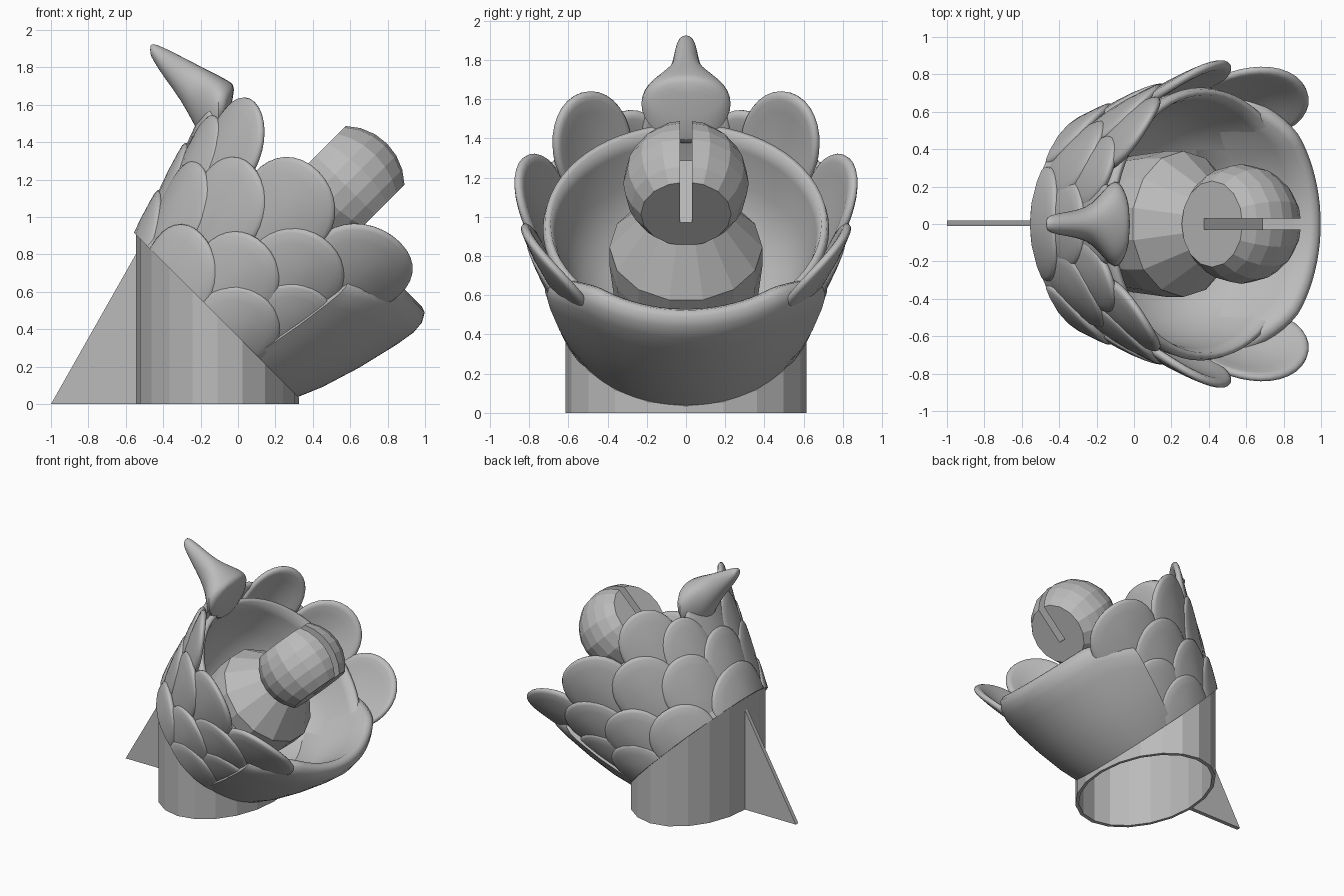
import bpy, bmesh, math
from mathutils import Vector

if "Cube" in bpy.data.objects:
    bpy.data.objects.remove(bpy.data.objects["Cube"])

grey = bpy.data.materials.new("stone grey")
grey.use_nodes = True
COL = (0.5, 0.5, 0.5, 1)
grey.diffuse_color = COL
grey.node_tree.nodes["Principled BSDF"].inputs["Base Color"].default_value = COL

# Tilted frame of the bowl: origin on the cut plane, axis, downhill direction
O = Vector((-0.11, 0, 0.47))
A = Vector((1, 0, 1)).normalized()
U = Vector((1, 0, -1)).normalized()
Y = Vector((0, 1, 0))


def polar(theta, r, h):
    """Point at angle theta from the uphill side, radius r, height h on the axis."""
    return O + A * h - U * (r * math.cos(theta)) + Y * (r * math.sin(theta))


def finish(name, bm, smooth=None, subsurf=0):
    bmesh.ops.remove_doubles(bm, verts=bm.verts, dist=1e-5)
    bmesh.ops.recalc_face_normals(bm, faces=bm.faces)
    me = bpy.data.meshes.new(name)
    bm.to_mesh(me)
    bm.free()
    me.materials.append(grey)
    ob = bpy.data.objects.new(name, me)
    bpy.context.collection.objects.link(ob)
    bpy.ops.object.select_all(action='DESELECT')
    bpy.context.view_layer.objects.active = ob
    ob.select_set(True)
    if subsurf:
        m = ob.modifiers.new("round", 'SUBSURF')
        m.levels = m.render_levels = subsurf
    if smooth:
        bpy.ops.object.shade_smooth_by_angle(angle=math.radians(smooth))
    return ob


def loft(name, rings, caps=True, **kw):
    """Skin a list of closed point rings."""
    bm = bmesh.new()
    vs = [[bm.verts.new(p) for p in ring] for ring in rings]
    n = len(vs[0])
    for a, b in zip(vs, vs[1:]):
        for i in range(n):
            j = (i + 1) % n
            bm.faces.new((a[i], a[j], b[j], b[i]))
    if caps:
        bm.faces.new(vs[0])
        bm.faces.new(vs[-1])
    return finish(name, bm, **kw)


def circle(n):
    return [2 * math.pi * i / n for i in range(n)]


# Hollow oval tube, cut off by the tilted plane
def tube_ring(k, top):
    pts = [(-0.11 + 0.435 * k * math.cos(t), 0.615 * k * math.sin(t)) for t in circle(20)]
    return [(x, y, max(0.47 - (x + 0.11), 0.03) if top else 0) for x, y in pts]


tube = [tube_ring(k, top) for k, top in ((1, 0), (1, 1), (0.95, 1), (0.95, 0), (1, 0))]
loft("base_tube", tube, caps=False)

# Rear triangular fin
loft("rear_fin", [[(-1, y, 0), (-0.53, y, 0), (-0.53, y, 0.83)] for y in (-0.012, 0.02)])

# Bowl shell, lathed round the tilted axis
bowl = [(0.61, 0), (0.62, 0.1), (0.67, 0.4), (0.73, 0.66), (0.72, 0.7), (0.69, 0.7),
        (0.665, 0.62), (0.62, 0.43), (0.53, 0.27), (0.38, 0.15), (0.2, 0.1)]
loft("bowl", [[polar(t, r, h) for t in circle(64)] for r, h in bowl], smooth=80)

# Smooth front lip covering the downhill third of the bowl
lip = [(0.59, 0), (0.61, 0), (0.665, 0.13), (0.73, 0.34), (0.785, 0.57), (0.803, 0.68),
       (0.797, 0.75), (0.77, 0.797), (0.735, 0.81), (0.7, 0.785), (0.67, 0.68),
       (0.6, 0.4), (0.5, 0.24)]
rings = []
for i in range(33):
    phi = math.radians(-62 + 124 * i / 32)
    drop = 1 - 0.2 * max(0, (abs(phi) - 0.65) / 0.43) ** 1.5
    rings.append([polar(math.pi + phi, r, h * drop) for r, h in lip])
loft("front_lip", rings, smooth=60)


# Overlapping petals: curved oval pads that lean out from the bowl
def petal(name, deg, tip, half_w, half_l):
    n, steps, thick = 36, (0.0, 0.35, 0.7, 0.9, 0.97, 1.0), 0.05
    r_tip = 0.64 + 0.27 * tip

    def point(k, ang, depth):
        s, t = k * math.sin(ang), k * math.cos(ang)
        h = max(tip + half_l * (t - 1), 0.0)
        r = r_tip - 0.38 * (tip - h) + 0.02 * (1 - t * t) - 0.02 * s * s - depth
        return polar(math.radians(deg) + s * half_w / r_tip, r, h)

    inset = {1.0: 0.018, 0.97: 0.006}
    front = [[point(k, a, inset.get(k, 0)) for a in circle(n)] for k in steps]
    back = [[point(k, a, thick - inset.get(k, 0)) for a in circle(n)]
            for k in reversed(steps)]
    loft(name, front + back, caps=False, smooth=60)


PETALS = {
    "lower": [(0, 0.26, 0.38, 0.27), (57, 0.25, 0.31, 0.27), (101, 0.25, 0.28, 0.26)],
    "middle": [(33, 0.51, 0.28, 0.28), (83, 0.45, 0.29, 0.28), (116, 0.48, 0.26, 0.25)],
    "upper": [(0, 0.54, 0.28, 0.27), (57, 0.7, 0.3, 0.3), (101, 0.7, 0.31, 0.29)],
    "collar": [(23, 0.75, 0.24, 0.28)],
    "rim": [(0, 0.87, 0.27, 0.3), (40, 0.95, 0.28, 0.31), (79, 0.93, 0.32, 0.31),
            (118, 0.97, 0.34, 0.29)],
}
for row, items in PETALS.items():
    for i, (deg, *size) in enumerate(items):
        for side, sign in (("left", 1), ("right", -1)):
            if deg or sign > 0:
                petal(f"{row}_petal_{i}_{side if deg else 'centre'}", sign * deg, *size)

# Curled horn growing from the centre petal: x, low z, high z, half width
horn = [(-0.02, 1.66, 1.71, 0.1), (-0.06, 1.5, 1.735, 0.21), (-0.1, 1.37, 1.76, 0.25),
        (-0.16, 1.36, 1.79, 0.19), (-0.22, 1.46, 1.82, 0.11), (-0.3, 1.62, 1.86, 0.075),
        (-0.4, 1.75, 1.91, 0.06), (-0.455, 1.84, 1.93, 0.045), (-0.47, 1.87, 1.92, 0.025)]
loft("horn", [[(x, w * math.cos(t), (lo + hi) / 2 + (hi - lo) / 2 * math.sin(t))
               for t in circle(16)] for x, lo, hi, w in horn], subsurf=1, smooth=60)

# Faceted pedestal in the middle of the bowl
pedestal = [(0.36, 0.1), (0.39, 0.4), (0.39, 0.53), (0.2, 0.78)]
loft("pedestal", [[polar(t + math.pi / 14, r, h) for t in circle(14)] for r, h in pedestal])

# Faceted ball with two flat ends and a slot
centre = O + A * 0.98 - U * 0.012
ball_rings = []
for i in range(7):
    lat = math.radians(-44 + 88 * i / 6)
    r = 0.32 * math.cos(lat)
    ball_rings.append([centre + U * (0.32 * math.sin(lat)) + A * (r * math.cos(t))
                       + Y * (r * math.sin(t)) for t in circle(16)])
ball = loft("ball", ball_rings)
cutter = loft("slot_cutter", [[O + A * h + U * u + Y * y for h, y in
              ((0.92, -0.03), (0.92, 0.03), (1.5, 0.03), (1.5, -0.03))] for u in (-0.5, 0.5)])
cutter.hide_render = True
mod = ball.modifiers.new("slot", 'BOOLEAN')
mod.operation, mod.object, mod.solver = 'DIFFERENCE', cutter, 'EXACT'
bpy.ops.object.select_all(action='DESELECT')
bpy.context.view_layer.objects.active = ball
ball.select_set(True)
bpy.ops.object.modifier_apply(modifier=mod.name)
bpy.data.objects.remove(cutter)
